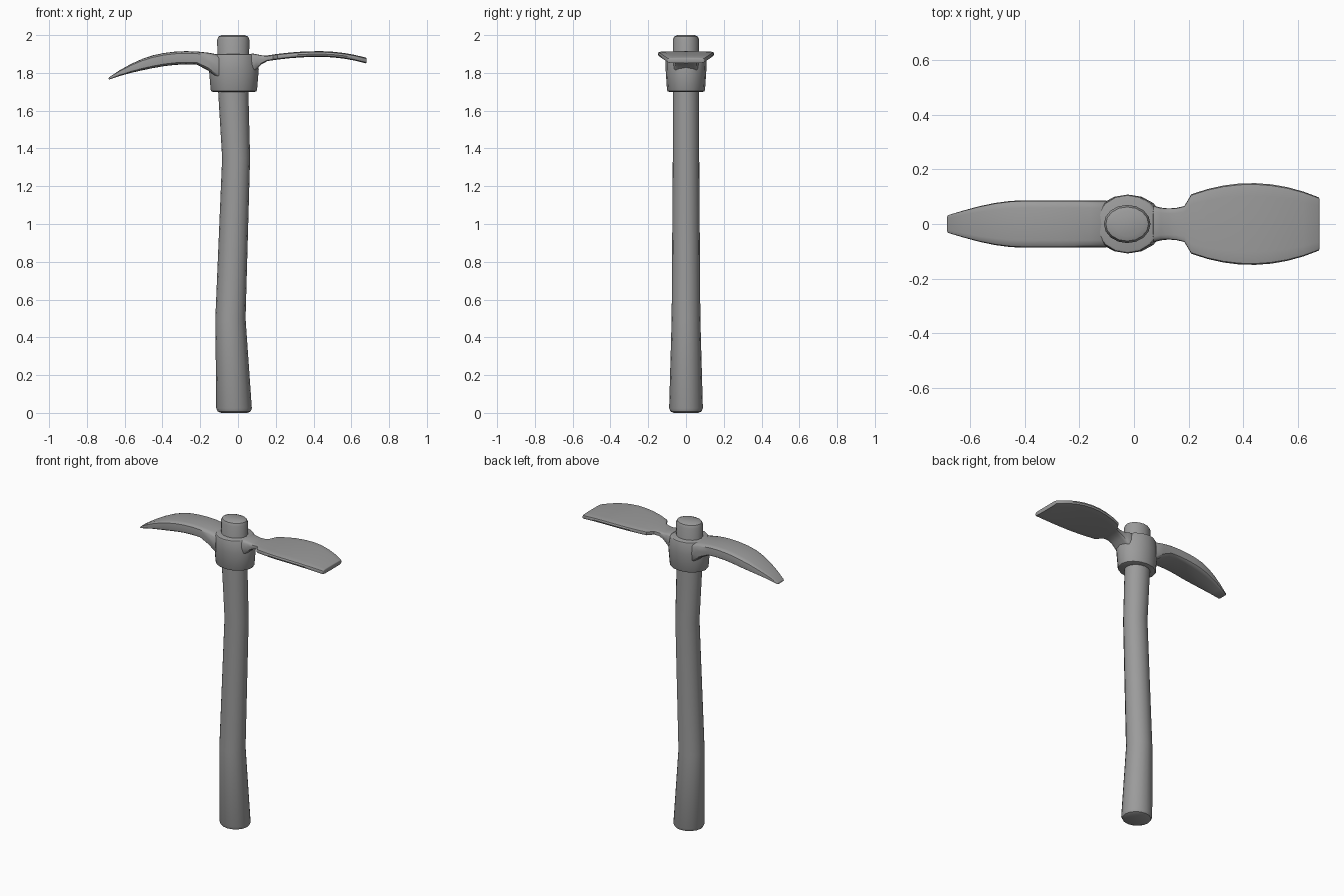
import bpy, bmesh, math

cube = bpy.data.objects.get("Cube")
if cube:
    bpy.data.objects.remove(cube, do_unlink=True)

SHADE = 0.33
SIDES = 16
grey = bpy.data.materials.new("plain grey")
grey.use_nodes = True
grey.diffuse_color = (SHADE, SHADE, SHADE, 1)
grey.node_tree.nodes["Principled BSDF"].inputs["Base Color"].default_value = grey.diffuse_color


def outline(half_width, half_height, power):
    """Closed superellipse: power 1 is an oval, smaller powers are boxier."""
    def squared(value):
        return math.copysign(abs(value) ** power, value)

    turns = [math.tau * step / SIDES for step in range(SIDES)]
    return [(half_width * squared(math.cos(turn)), half_height * squared(math.sin(turn)))
            for turn in turns]


def loft(name, rings, edge_round):
    """Skin the rings, cap and round both ends, and shade smooth."""
    bm = bmesh.new()
    loops = [[bm.verts.new(point) for point in ring] for ring in rings]
    for lower, upper in zip(loops, loops[1:]):
        for i in range(SIDES):
            j = (i + 1) % SIDES
            bm.faces.new((lower[i], lower[j], upper[j], upper[i]))
    caps = [bm.faces.new(loops[0]), bm.faces.new(loops[-1])]
    bmesh.ops.recalc_face_normals(bm, faces=bm.faces)
    cap_edges = [edge for cap in caps for edge in cap.edges]
    bmesh.ops.bevel(bm, geom=cap_edges, offset=edge_round, segments=2,
                    profile=0.5, affect="EDGES", clamp_overlap=True)
    mesh = bpy.data.meshes.new(name)
    bm.to_mesh(mesh)
    bm.free()
    mesh.materials.append(grey)
    part = bpy.data.objects.new(name, mesh)
    bpy.context.collection.objects.link(part)
    bpy.ops.object.select_all(action="DESELECT")
    part.select_set(True)
    bpy.context.view_layer.objects.active = part
    bpy.ops.object.shade_smooth_by_angle(angle=math.radians(40))


def upright(name, levels, edge_round):
    """Stack level ovals given as height, centre x, half width, half depth."""
    rings = [[(centre + x, y, height) for x, y in outline(width, depth, 1)]
             for height, centre, width, depth in levels]
    loft(name, rings, edge_round)


def blade(name, stations, section):
    """Sweep a boxy section along x; section(x) gives half width, bottom, top."""
    rings = []
    for x in stations:
        width, bottom, top = section(x)
        middle = (top + bottom) / 2
        rings.append([(x, y, middle + z)
                      for y, z in outline(width, (top - bottom) / 2, 0.4)])
    loft(name, rings, 0.004)


def spaced(start, end, count):
    """Evenly spaced stations, both ends included."""
    return [start + (end - start) * i / (count - 1) for i in range(count)]


def pick_section(x):
    """Drooping arch that tapers to a narrow tip and deepens at the socket."""
    growth = math.sin(min(1, (x + 0.69) / 0.29) * math.pi / 2)
    arch = 1.88 - 0.64 * (x + 0.27) ** 2
    thickness = 0.005 + 0.03 * growth
    root = 0.6 * max(0, x + 0.2)
    return 0.03 + 0.057 * growth, arch - thickness - root, arch + thickness


def adze_section(x):
    """Leaf-shaped plate on a pinched neck that deepens at the socket."""
    leaf = 0.15 - 0.85 * (x - 0.43) ** 2
    neck = 0.057 + 3 * (x - 0.13) ** 2
    droop = 0.56 if x > 0.43 else 0.3
    arch = 1.9 - droop * (x - 0.43) ** 2
    root = max(0, 0.14 - x)
    width = leaf if x > 0.2 else neck
    return width, arch - 0.015 - 0.8 * root, arch + 0.015 + 0.4 * root


# Gently S-curved shaft, swelling toward the butt
upright("handle", [
    (0, -0.02, 0.095, 0.09),
    (0.5, -0.04, 0.08, 0.076),
    (1.35, -0.01, 0.074, 0.07),
    (1.7, -0.025, 0.08, 0.07),
    (2, -0.025, 0.086, 0.07),
], 0.025)

# Tapered socket around the shaft
upright("socket", [
    (1.7, -0.022, 0.122, 0.1),
    (1.82, -0.022, 0.132, 0.108),
    (1.9, -0.024, 0.117, 0.108),
], 0.01)

# Pointed pick on the right, wide adze on the left
blade("pick_blade", spaced(-0.685, -0.1, 11), pick_section)
blade("adze_blade", spaced(0.07, 0.185, 5) + spaced(0.21, 0.68, 9), adze_section)
